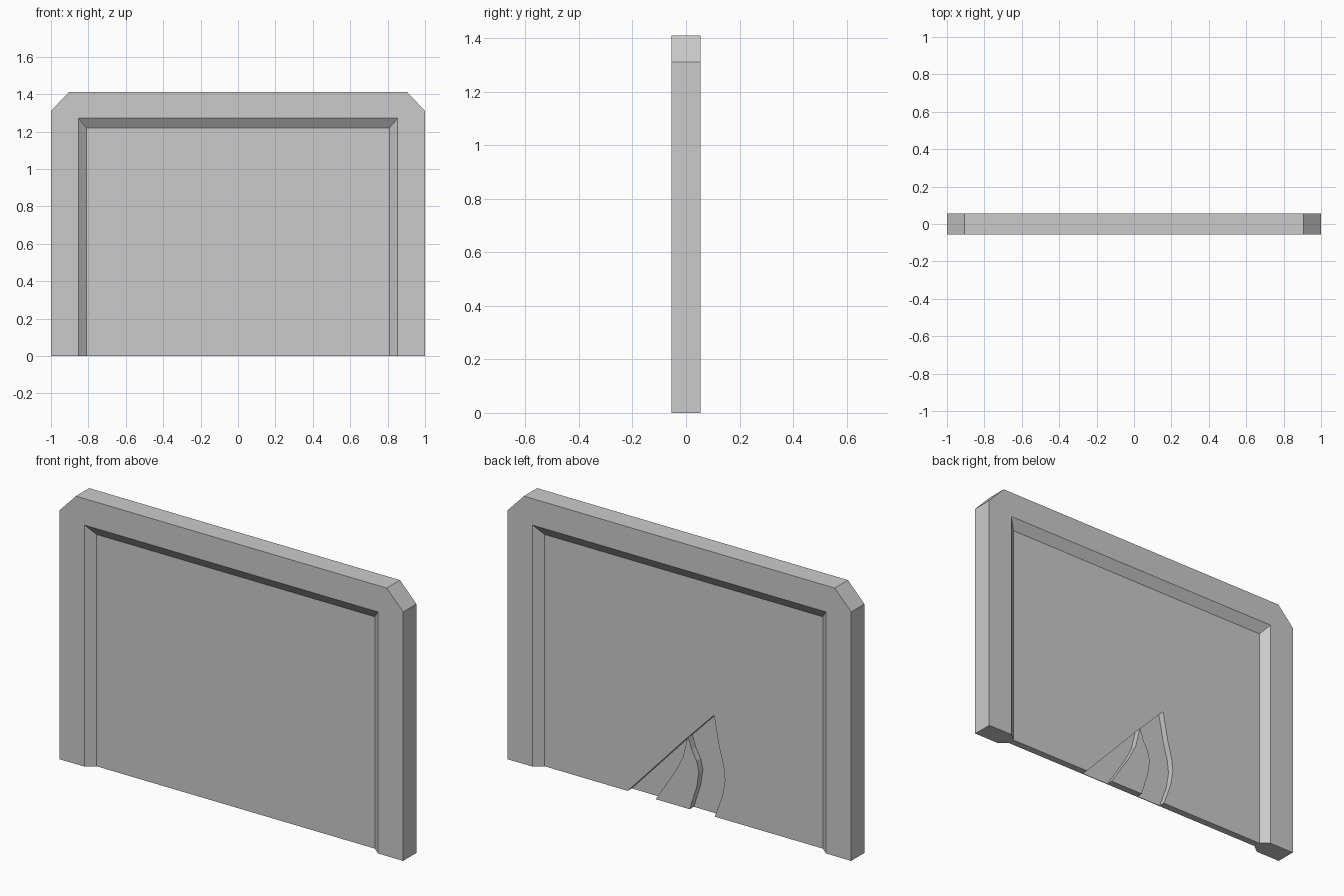
import bpy, bmesh

if "Cube" in bpy.data.objects:
    bpy.data.objects.remove(bpy.data.objects["Cube"])

HALF = 0.055     # half thickness of the slab
DEPTH = 0.036    # depth of the recess on each face
GROOVE = 0.034   # extra depth of the emblem grooves


def loft(name, prof_a, y_a, prof_b, y_b):
    """Solid between two matching x-z outlines at two y positions."""
    bm = bmesh.new()
    a = [bm.verts.new((x, y_a, z)) for x, z in prof_a]
    b = [bm.verts.new((x, y_b, z)) for x, z in prof_b]
    bm.faces.new(a)
    bm.faces.new(b[::-1])
    n = len(a)
    for i in range(n):
        j = (i + 1) % n
        bm.faces.new((a[j], a[i], b[i], b[j]))
    bmesh.ops.recalc_face_normals(bm, faces=bm.faces)
    mesh = bpy.data.meshes.new(name)
    bm.to_mesh(mesh)
    bm.free()
    obj = bpy.data.objects.new(name, mesh)
    bpy.context.collection.objects.link(obj)
    return obj


def cut(target, cutter):
    mod = target.modifiers.new(cutter.name, 'BOOLEAN')
    mod.operation = 'DIFFERENCE'
    mod.solver = 'EXACT'
    mod.object = cutter
    bpy.context.view_layer.objects.active = target
    bpy.ops.object.modifier_apply(modifier=mod.name)
    bpy.data.objects.remove(cutter, do_unlink=True)


def opening(half_w, top):
    return [(-half_w, -0.1), (half_w, -0.1), (half_w, top), (-half_w, top)]


# Slab with chamfered top corners
outline = [(-1, 0), (1, 0), (1, 1.31), (0.905, 1.41), (-0.905, 1.41), (-1, 1.31)]
panel = loft("panel", outline, -HALF, outline, HALF)

# Sloped recess on both faces, open at the bottom
for side, s in (("front", -1), ("back", 1)):
    cut(panel, loft(side + "_recess", opening(0.898, 1.322), s * (HALF + DEPTH),
                    opening(0.81, 1.22), s * (HALF - DEPTH)))

# Emblem grooves in the back recess
left_groove = [(0.326, 0), (-0.022, 0.374), (0.005, 0.263), (0.05, 0.175),
               (0.11, 0.082), (0.163, 0), (0.163, -0.1), (0.326, -0.1)]
right_groove = [(-0.026, 0.377), (-0.176, 0.532), (-0.205, 0.38), (-0.232, 0.28),
                (-0.24, 0.21), (-0.225, 0.12), (-0.181, 0), (-0.181, -0.1),
                (-0.035, -0.1), (-0.035, 0), (-0.076, 0.13), (-0.088, 0.21),
                (-0.075, 0.265), (-0.047, 0.315)]
floor = HALF - DEPTH
for name, prof in (("groove_a", left_groove), ("groove_b", right_groove)):
    cut(panel, loft(name, prof, floor - GROOVE, prof, floor + 0.02))
